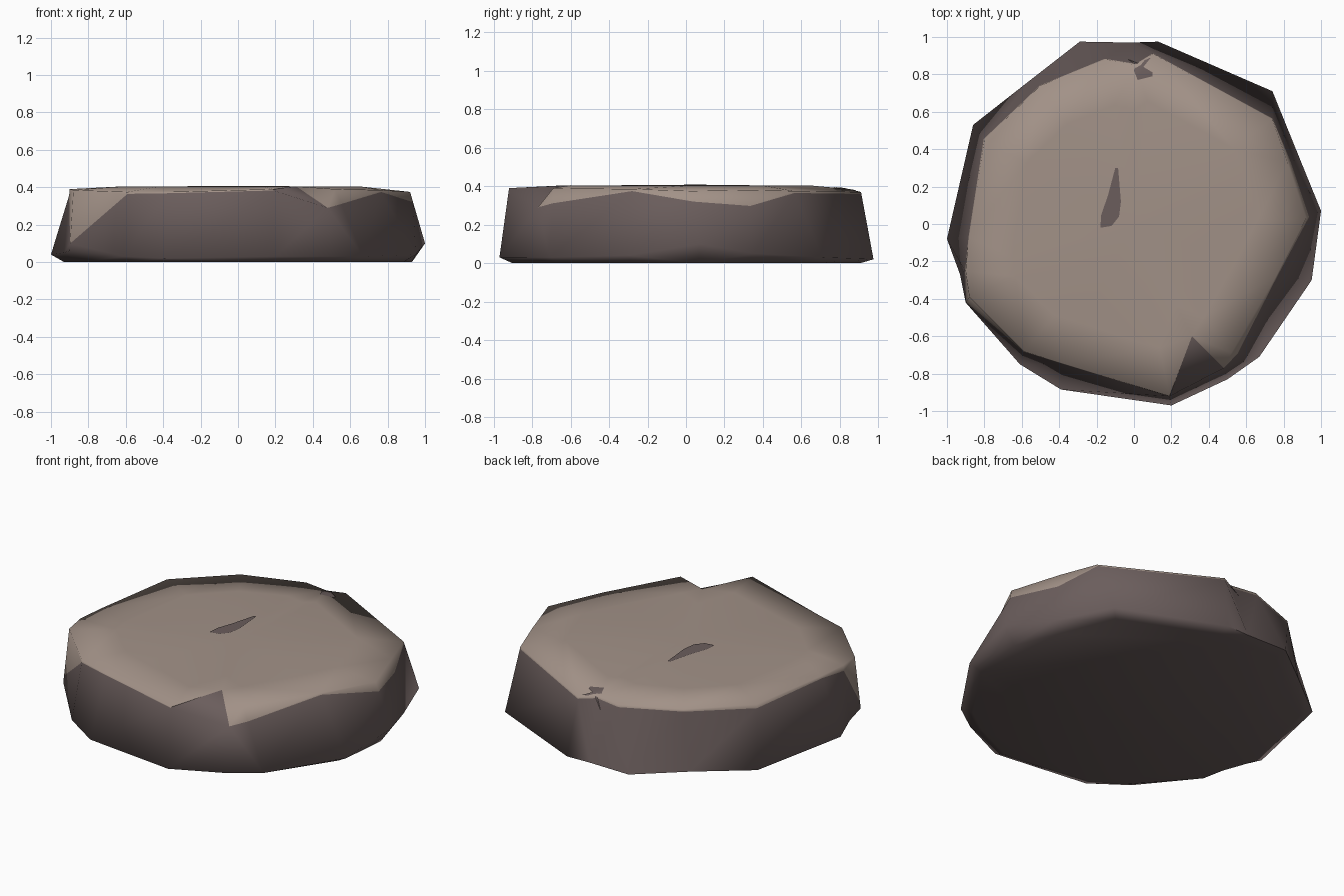
import bpy, bmesh, math
from mathutils import Vector
from mathutils.bvhtree import BVHTree

if "Cube" in bpy.data.objects:
    bpy.data.objects.remove(bpy.data.objects["Cube"])


def material(name, rgb):
    m = bpy.data.materials.new(name)
    m.diffuse_color = (*rgb, 1)
    m.use_nodes = True
    m.node_tree.nodes["Principled BSDF"].inputs["Base Color"].default_value = m.diffuse_color
    return m


light = material("light stone", (0.36, 0.285, 0.243))
dark = material("dark stone", (0.145, 0.11, 0.107))

# Columns around the rock: foot point, rim point, how far light colour runs down
columns = [
    ((-1, -.08, .04), (-.88, -.07, .39), .04),
    ((-.93, -.27, .05), (-.90, -.25, .39), .10),
    ((-.90, -.42, .06), (-.88, -.39, .385), .88),
    ((-.61, -.75, .03), (-.59, -.68, .375), .03),
    ((-.39, -.885, .02), (-.38, -.745, .375), .02),
    ((.20, -.97, .03), (.19, -.92, .39), .02),
    ((.50, -.83, .03), (.31, -.60, .405), .30),
    ((.67, -.71, .03), (.52, -.69, .39), .22),
    ((.95, -.30, .04), (.76, -.28, .385), .03),
    ((1, .07, .10), (.92, .03, .375), .20),
    ((.886, .35, .05), (.82, .33, .38), .25),
    ((.74, .71, .03), (.74, .56, .375), .03),
    ((.13, .975, .02), (.10, .91, .37), .03),
    ((-.02, .97, .02), (.01, .85, .385), .05),
    ((-.29, .975, .02), (-.15, .88, .38), .04),
    ((-.56, .765, .03), (-.50, .74, .39), .04),
    ((-.86, .53, .03), (-.80, .45, .39), .06),
]
NOTCH = 6
feet = [Vector(c[0]) for c in columns]
rim = [Vector(c[1]) for c in columns]
seam = [t.lerp(f, c[2]) for f, t, c in zip(feet, rim, columns)]
seam[NOTCH] = Vector((.48, -.77, .29))
base = [Vector((f.x * .93, f.y * .93, 0)) for f in feet]
crown = [Vector((t.x * .72, t.y * .72, .403)) for t in rim]

# Rock body: rings joined from the base up to the crown
bm = bmesh.new()
rings = [[bm.verts.new(p) for p in ring] for ring in (base, feet, seam, rim, crown)]
n = len(columns)
for level in range(4):
    lo, hi = rings[level], rings[level + 1]
    for i in range(n):
        j = (i + 1) % n
        if i == NOTCH - 1 and level == 2:      # sloping floor of the notch
            faces = [bm.faces.new((lo[i], lo[j], hi[j])), bm.faces.new((lo[i], hi[j], hi[i]))]
        else:
            faces = [bm.faces.new((lo[i], lo[j], hi[j], hi[i]))]
        for f in faces:
            f.material_index = 0 if level >= 2 and not (level == 2 and i == NOTCH - 1) else 1
bm.faces.new(rings[0][::-1]).material_index = 1
centre = bm.verts.new((0, 0, .407))
for i in range(n):
    bm.faces.new((rings[4][i], rings[4][(i + 1) % n], centre))
bmesh.ops.triangulate(bm, faces=[f for f in bm.faces if len(f.verts) == 4])
bm.normal_update()
tree = BVHTree.FromBMesh(bm)


def add_object(name, bm, mats):
    mesh = bpy.data.meshes.new(name)
    bm.to_mesh(mesh)
    bm.free()
    for m in mats:
        mesh.materials.append(m)
    ob = bpy.data.objects.new(name, mesh)
    bpy.context.collection.objects.link(ob)
    bpy.ops.object.select_all(action='DESELECT')
    ob.select_set(True)
    bpy.context.view_layer.objects.active = ob
    bpy.ops.object.shade_smooth_by_angle(angle=math.radians(80))
    return ob


add_object("rock_body", bm, [light, dark])


# Dark stains lying on the top
def stain(name, outline):
    b = bmesh.new()
    verts = []
    for x, y in outline:
        hit = tree.ray_cast(Vector((x, y, 2)), Vector((0, 0, -1)))[0]
        verts.append(b.verts.new((x, y, hit.z + .004)))
    b.faces.new(verts)
    bmesh.ops.triangulate(b, faces=b.faces[:])
    add_object(name, b, [dark])


stain("centre_stain", [(-.18, -.02), (-.12, -.01), (-.08, .04), (-.07, .12),
                       (-.085, .30), (-.10, .30), (-.14, .15), (-.175, .05)])
stain("back_stain", [(.02, .77), (.10, .79), (.10, .81), (.05, .84),
                     (.09, .89), (.02, .86), (-.03, .88), (.0, .82)])
